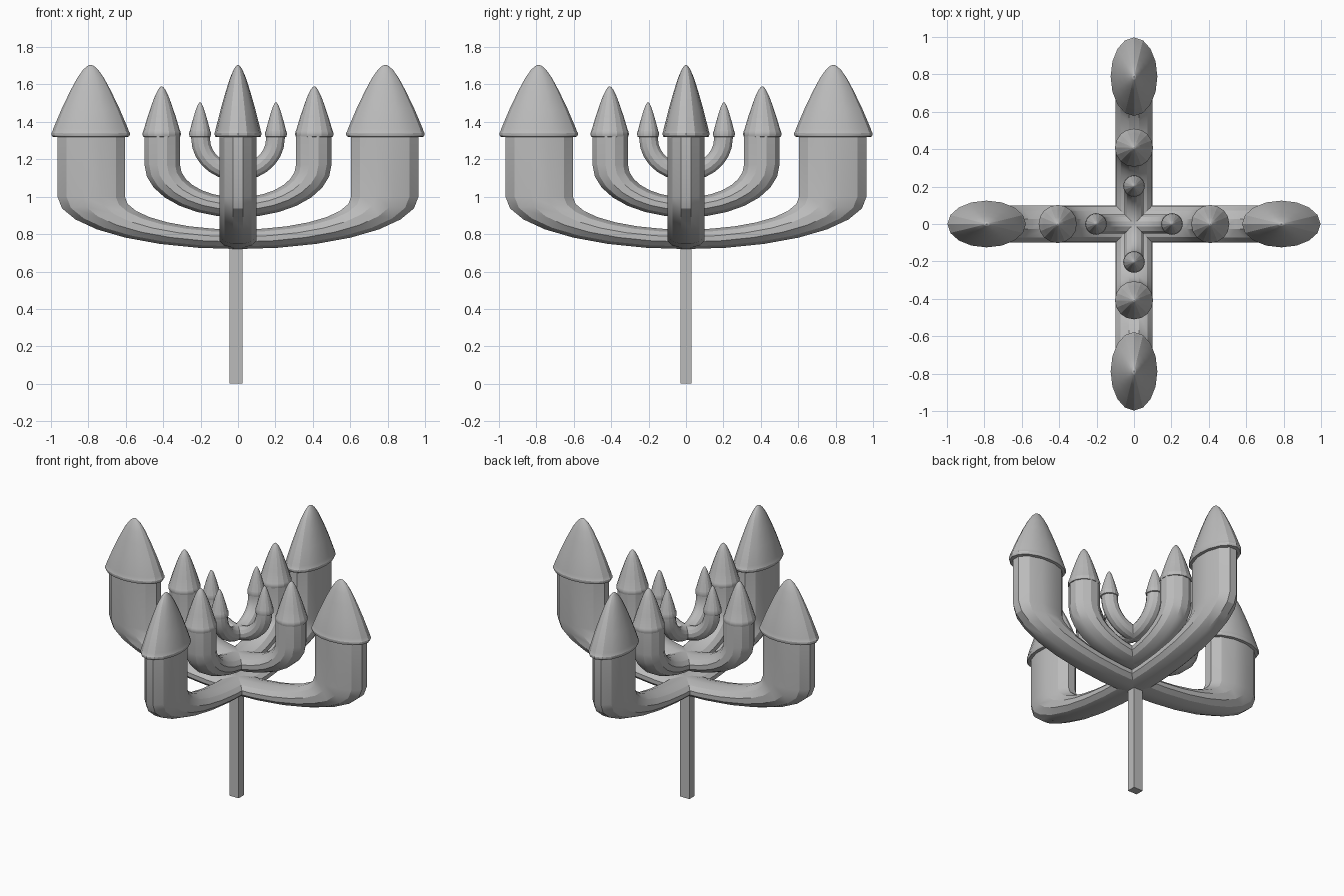
import bpy, bmesh, math

if "Cube" in bpy.data.objects:
    bpy.data.objects.remove(bpy.data.objects["Cube"])

grey = bpy.data.materials.new("plain grey")
grey.diffuse_color = (0.5, 0.5, 0.5, 1)
grey.use_nodes = True
grey.node_tree.nodes["Principled BSDF"].inputs["Base Color"].default_value = grey.diffuse_color

RIM_Z = 1.335


def finish(bm, name, rot=0.0, smooth=25):
    bmesh.ops.recalc_face_normals(bm, faces=bm.faces)
    me = bpy.data.meshes.new(name)
    bm.to_mesh(me)
    bm.free()
    me.materials.append(grey)
    ob = bpy.data.objects.new(name, me)
    bpy.context.collection.objects.link(ob)
    ob.rotation_euler.z = rot
    bpy.ops.object.select_all(action='DESELECT')
    ob.select_set(True)
    bpy.context.view_layer.objects.active = ob
    bpy.ops.object.shade_smooth_by_angle(angle=math.radians(smooth))
    return ob


def loft(bm, rings):
    """Skin a list of equal-length point rings and close both ends."""
    vs = [[bm.verts.new(p) for p in r] for r in rings]
    n = len(vs[0])
    for a, b in zip(vs, vs[1:]):
        for i in range(n):
            bm.faces.new((a[i], a[(i + 1) % n], b[(i + 1) % n], b[i]))
    bm.faces.new(vs[0])
    bm.faces.new(vs[-1])


def u_arm(name, c, h, ry, zc, b_out, rot, sides=12, steps=14):
    """U-shaped tube: squashed half ring with straight uprights."""
    b_c = b_out * c / (c + h)
    b_h = b_out * h / (c + h)
    ang = [2 * math.pi * (i + 0.5) / sides for i in range(sides)]
    k = 1 / math.cos(math.pi / sides)

    def ring(th, z=None):
        pts = []
        for a in ang:
            ca, sa = math.cos(a) * k, math.sin(a) * k
            zz = z if z is not None else zc - (b_c + b_h * ca) * math.sin(th)
            pts.append(((c + h * ca) * math.cos(th), ry * sa, zz))
        return pts

    rings = [ring(0, RIM_Z)]
    rings += [ring(math.pi * i / steps) for i in range(steps + 1)]
    rings.append(ring(math.pi, RIM_Z))
    bm = bmesh.new()
    loft(bm, rings)
    return finish(bm, name, rot)


def cap(name, x, rx, ry, tip, rot, sides=16):
    """Pointed cap with rolled rim and slightly rounded tip."""
    H = tip - RIM_Z
    prof = [(0.9, -0.016), (0.975, -0.014), (1.0, -0.004), (1.0, 0.006), (0.97, 0.016)]
    prof += [(r, t * H) for r, t in
             ((0.95, 0.08), (0.74, 0.36), (0.52, 0.62), (0.34, 0.81), (0.19, 0.93), (0.08, 0.985), (0.01, 1.0))]
    rings = [[(x + rx * r * math.cos(2 * math.pi * i / sides),
               ry * r * math.sin(2 * math.pi * i / sides), RIM_Z + z)
              for i in range(sides)] for r, z in prof]
    bm = bmesh.new()
    loft(bm, rings)
    return finish(bm, name, rot, 20)


# size: arm centre, half width, depth radius, bend height, bend drop, cap rx, cap ry, cap tip
SIZES = {
    "large": (0.785, 0.18, 0.10, 1.00, 0.28, 0.21, 0.125, 1.705),
    "medium": (0.405, 0.095, 0.095, 1.17, 0.28, 0.102, 0.102, 1.59),
    "small": (0.20, 0.05, 0.05, 1.31, 0.225, 0.058, 0.058, 1.505),
}

# Two crossed sets of nested arms with caps
for axis, rot in (("side", 0.0), ("depth", math.pi / 2)):
    for size, (c, h, ry, zc, b, cx, cy, tip) in SIZES.items():
        u_arm(f"{size}_{axis}_arm", c, h, ry, zc, b, rot)
        for s, tag in ((1, "a"), (-1, "b")):
            cap(f"{size}_{axis}_cap_{tag}", s * (c + 0.003), cx, cy, tip, rot)

# Square post
bm = bmesh.new()
loft(bm, [[(x, y, z) for x, y in ((-0.046, -0.029), (0.025, -0.029), (0.025, 0.029), (-0.046, 0.029))]
          for z in (0.0, 0.78)])
finish(bm, "post")
